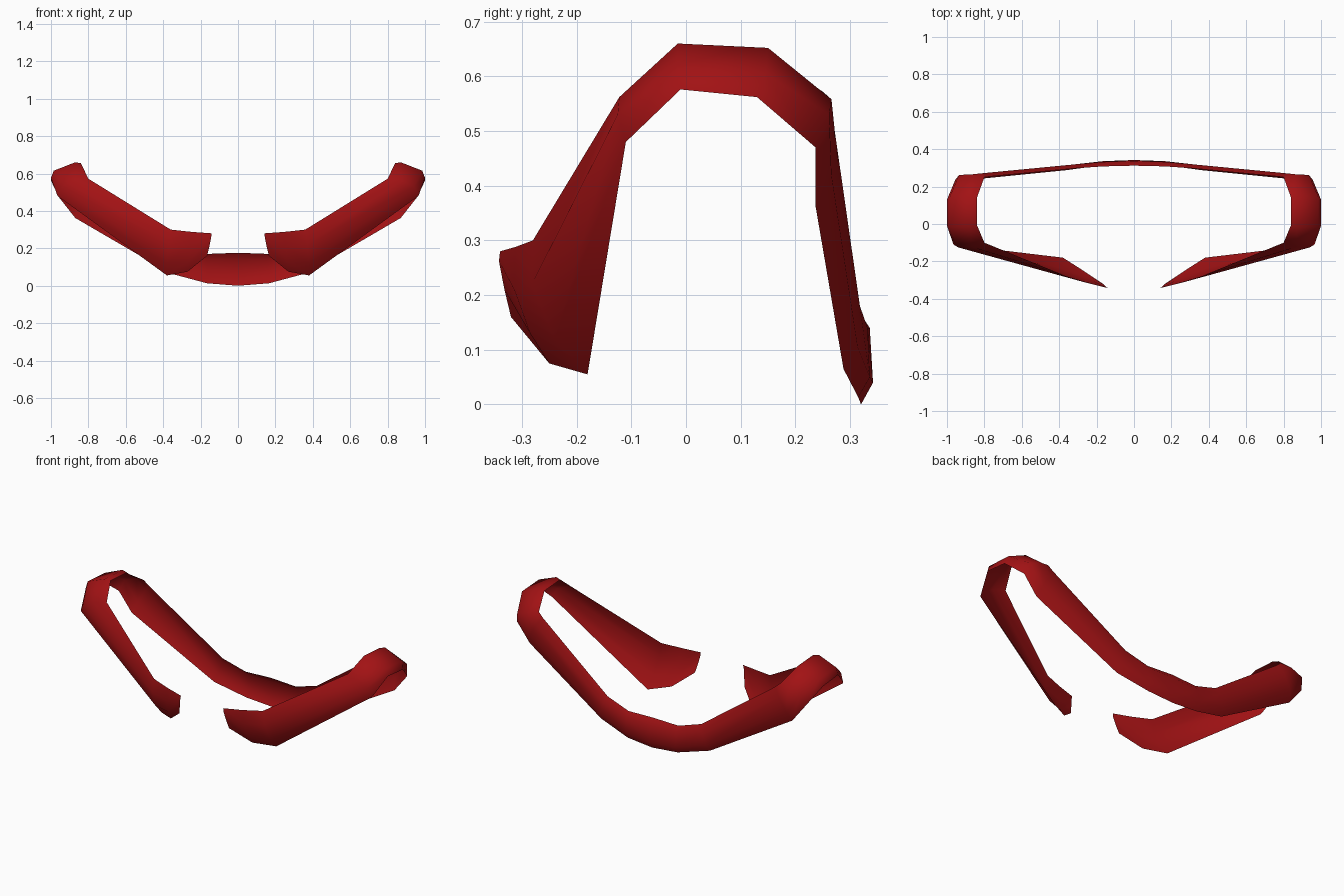
import bpy, bmesh, math

# Collar cross-sections, one half, from the front tip round the side to the back centre.
# Each section runs: upper edge, upper bulge, lower bulge, lower edge.
sections = [
    [(.14, -.34, .28), (.143, -.342, .262), (.153, -.332, .21), (.165, -.32, .16)],      # tip
    [(.25, -.312, .288), (.255, -.314, .21), (.262, -.285, .13), (.27, -.25, .075)],     # flap
    [(.36, -.28, .30), (.372, -.282, .22), (.38, -.24, .12), (.38, -.18, .055)],         # flap end
    [(.80, -.10, .572), (.87, -.122, .562), (.94, -.125, .53), (.965, -.11, .48)],       # front corner
    [(.84, -.005, .655), (.87, -.015, .66), (.985, -.015, .615), (1.0, -.01, .576)],     # side
    [(.84, .14, .645), (.87, .15, .652), (.985, .145, .605), (1.0, .13, .562)],          # side
    [(.80, .25, .572), (.86, .266, .558), (.935, .262, .53), (.955, .237, .47)],         # back corner
    [(.77, .254, .545), (.805, .272, .50), (.85, .266, .42), (.87, .237, .362)],         # back corner
    [(.31, .298, .215), (.325, .318, .18), (.35, .314, .105), (.36, .288, .065)],        # back
    [(.165, .308, .17), (.165, .332, .14), (.165, .336, .05), (.165, .315, .013)],       # back
    [(0, .312, .176), (0, .336, .14), (0, .342, .04), (0, .32, 0)],                      # back centre
]

# Skin the sections into a sheet
bm = bmesh.new()
rows = [[bm.verts.new(p) for p in s] for s in sections]
for a, b in zip(rows, rows[1:]):
    for i in range(3):
        bm.faces.new((a[i], a[i + 1], b[i + 1], b[i]))
mesh = bpy.data.meshes.new("collar")
bm.to_mesh(mesh)
bm.free()
collar = bpy.data.objects.new("collar", mesh)
bpy.context.collection.objects.link(collar)

# Mirror to the other side
mirror = collar.modifiers.new("mirror", 'MIRROR')
mirror.use_clip = True
mirror.merge_threshold = 0.001

# Cloth colour
red = bpy.data.materials.new("dark red")
red.diffuse_color = (0.36, 0.006, 0.007, 1)
mesh.materials.append(red)

bpy.context.view_layer.objects.active = collar
collar.select_set(True)
bpy.ops.object.shade_smooth_by_angle(angle=math.radians(60))
